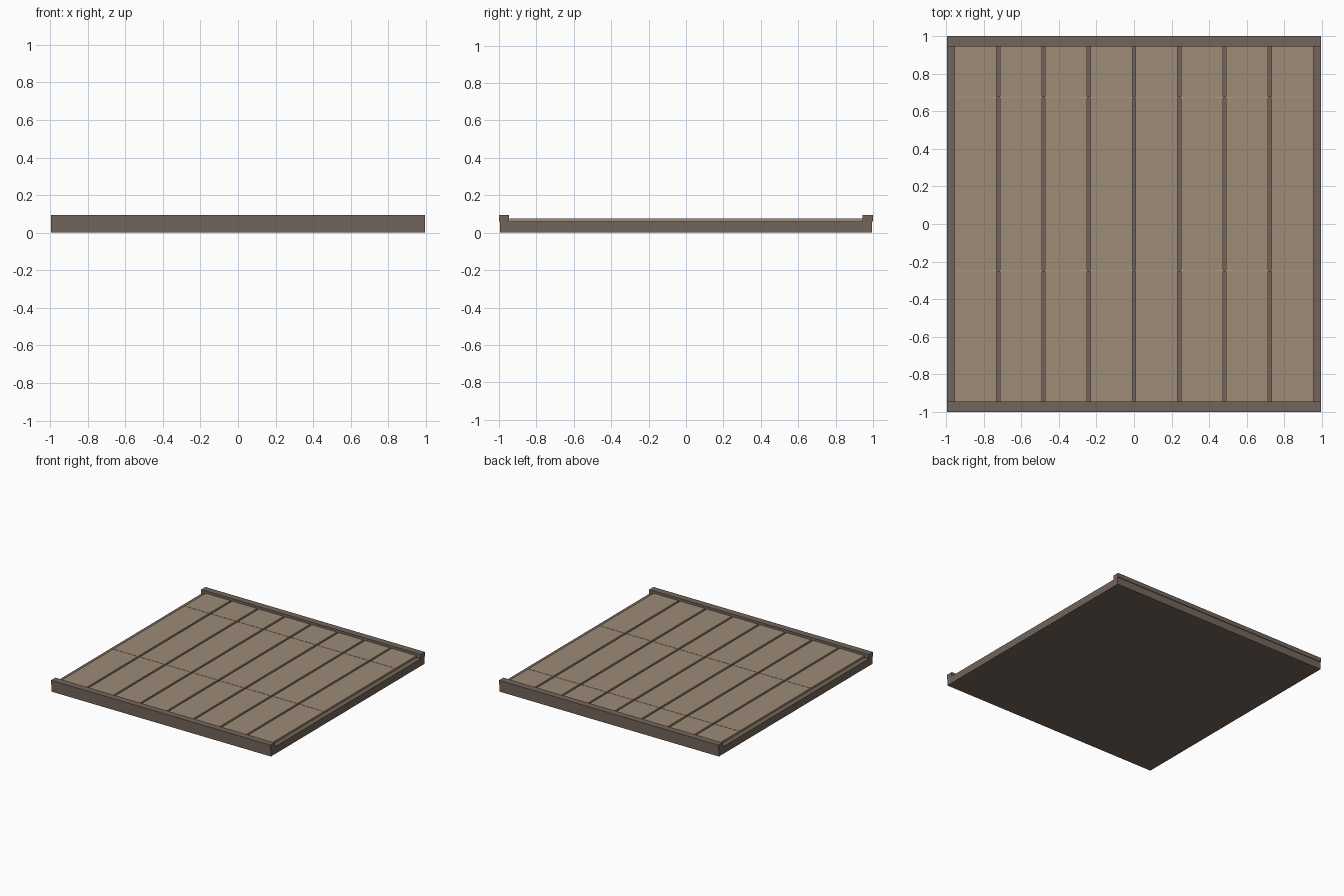
import bpy

if "Cube" in bpy.data.objects:
    bpy.data.objects.remove(bpy.data.objects["Cube"])


def material(name, rgb):
    m = bpy.data.materials.new(name)
    m.diffuse_color = (*rgb, 1)
    m.use_nodes = True
    m.node_tree.nodes["Principled BSDF"].inputs["Base Color"].default_value = m.diffuse_color
    return m


DARK = material("dark_wood", (0.17, 0.13, 0.105))
PLANK = material("plank_wood", (0.34, 0.26, 0.18))
SEAM = material("seam_wood", (0.40, 0.31, 0.20))


def box(name, x, y, z, mat):
    """Box from (min, max) ranges along each axis."""
    bpy.ops.mesh.primitive_cube_add(size=1, location=[(a + b) / 2 for a, b in (x, y, z)])
    ob = bpy.context.object
    ob.name = name
    ob.scale = [b - a for a, b in (x, y, z)]
    bpy.ops.object.transform_apply(location=False, rotation=False, scale=True)
    ob.data.materials.append(mat)
    return ob


# Floor slab
box("base_slab", (-0.995, 0.995), (-0.995, 0.995), (0, 0.06), DARK)

# Raised end rails, slightly overhanging the slab
box("front_rail", (-0.995, 0.995), (-1, -0.945), (0.06, 0.095), DARK)
box("back_rail", (-0.995, 0.995), (0.945, 1), (0.06, 0.095), DARK)

# Eight planks separated by narrow gaps
PITCH, WIDTH = 0.241, 0.224
for i in range(8):
    cx = (i - 3.5) * PITCH
    box(f"plank_{i + 1}", (cx - WIDTH / 2, cx + WIDTH / 2), (-0.945, 0.945), (0.06, 0.075), PLANK)

# Thin cross seams over the planks
for i, y in enumerate((-0.25, 0.675)):
    box(f"cross_seam_{i + 1}", (-0.95, 0.95), (y - 0.004, y + 0.004), (0.073, 0.077), SEAM)
